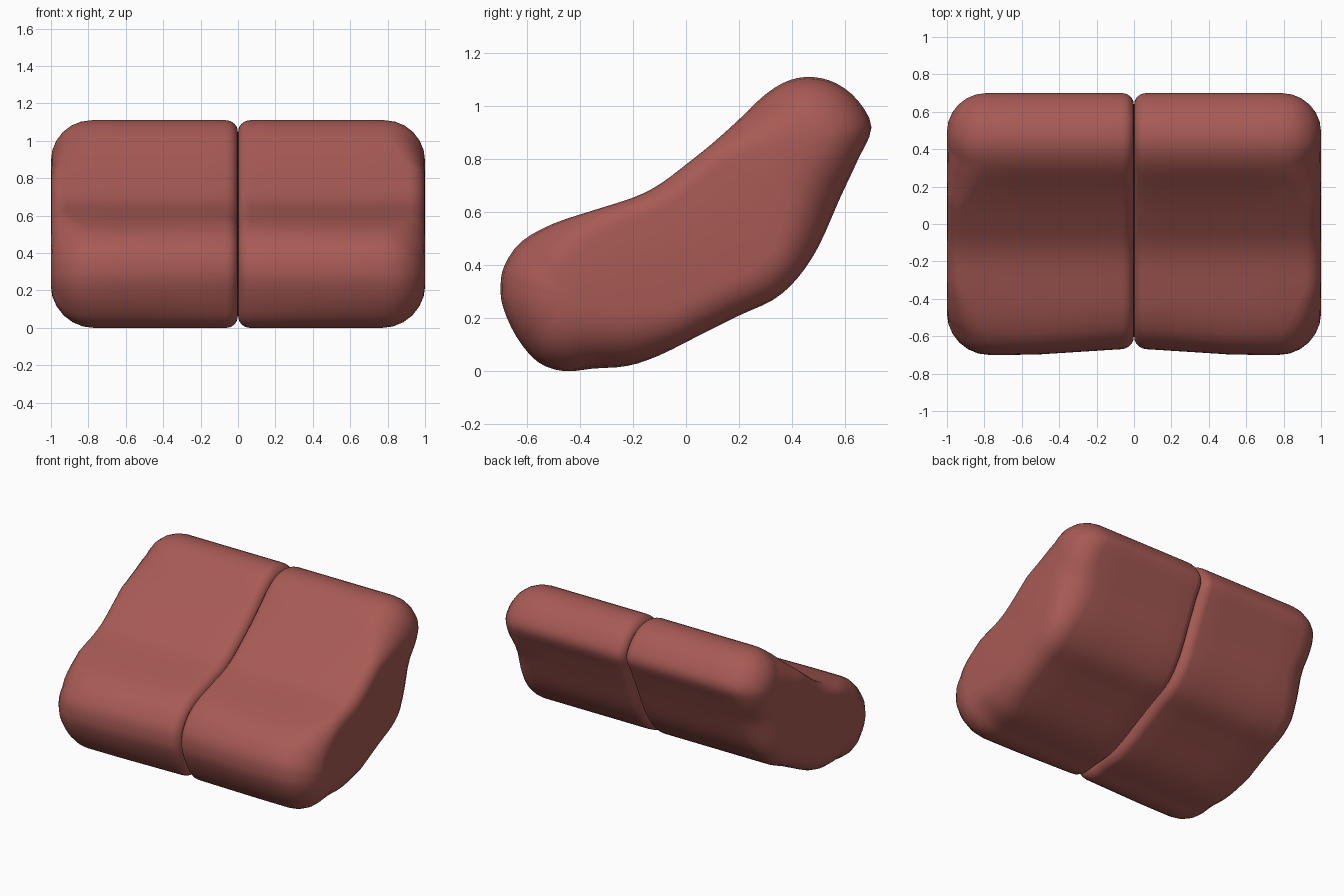
import bpy, bmesh, math
from mathutils import Vector as V
from mathutils.geometry import intersect_point_line

cube = bpy.data.objects.get("Cube")
if cube:
    bpy.data.objects.remove(cube)

mat = bpy.data.materials.new("dusty_red_fabric")
mat.use_nodes = True
colour = (0.39, 0.103, 0.09, 1)
mat.diffuse_color = colour
bsdf = mat.node_tree.nodes["Principled BSDF"]
bsdf.inputs["Base Color"].default_value = colour
bsdf.inputs["Roughness"].default_value = 0.8

# Side profile (y, z): front tip, along the top, over the back, along the underside
PROFILE = [(-.70, .32), (-.685, .40), (-.62, .49), (-.5, .557), (-.35, .607), (-.2, .655),
           (-.1, .705), (0, .78), (.1, .86), (.2, .95), (.3, 1.045), (.39, 1.098),
           (.48, 1.11), (.57, 1.085), (.65, 1.02), (.70, .92), (.65, .80), (.58, .65),
           (.5, .47), (.42, .35), (.33, .27), (.2, .21), (.05, .135), (-.1, .06),
           (-.22, .02), (-.35, .01), (-.46, .0), (-.56, .035), (-.64, .13), (-.69, .24)]
SPINE = [V(p) for p in ((-.45, .28), (-.12, .37), (.22, .6), (.47, .87))]
AXIS = V((.83, .56))


def clamp(v):
    return max(0, min(1, v))


def smooth_loop(points, steps):
    """Catmull-Rom resampling of a closed outline."""
    pts, out = [V(p) for p in points], []
    n = len(pts)
    for i in range(n):
        a, b, c, d = (pts[(i + k) % n] for k in (-1, 0, 1, 2))
        for s in range(steps):
            t = s / steps
            out.append(.5 * (2 * b + (c - a) * t + (2 * a - 5 * b + 4 * c - d) * t ** 2
                             + (3 * b - a - 3 * c + d) * t ** 3))
    return out


def to_spine(p):
    """Vector from an outline point to the nearest point on the spine."""
    best = None
    for a, b in zip(SPINE, SPINE[1:]):
        q, t = intersect_point_line(p, a, b)
        v = a.lerp(b, clamp(t)) - p
        if best is None or v.length < best.length:
            best = v
    return best


def column(p):
    """Points of one outline position across the width, from seam to outer side."""
    v = to_spine(p)
    d = v.normalized()
    end = clamp((abs((p - V((0, .55))).dot(AXIS)) - .25) / .3)
    base = .14 if d.y > .3 else .085
    outer = min(base + (.23 - base) * end, .9 * v.length)
    inner = .065
    arc = [math.radians(a) for a in range(0, 91, 15)]
    rows = [(inner * (1 - math.sin(a)), inner * (1 - math.cos(a))) for a in reversed(arc)]
    rows += [(x, 0) for x in (.2, .35, .5, .65)]
    rows += [(1 - outer * (1 - math.sin(a)), outer * (1 - math.cos(a))) for a in arc]
    front = clamp((-p.x - .45) / .2)
    result = []
    for x, inset in rows:
        q = p + d * inset
        q.x += .035 * front * clamp(1 - x / .55)
        result.append((max(x, .001), q.x, q.y))
    return result


def cushion(name, side):
    bm = bmesh.new()
    cols = [[bm.verts.new((side * x, y, z)) for x, y, z in column(p)]
            for p in smooth_loop(PROFILE, 3)]
    for i, col in enumerate(cols):
        nxt = cols[(i + 1) % len(cols)]
        for j in range(len(col) - 1):
            bm.faces.new((col[j], col[j + 1], nxt[j + 1], nxt[j]))
    # Flat end panels at the seam and the outer side
    caps = [bm.faces.new([c[k] for c in cols]) for k in (0, -1)]
    bmesh.ops.recalc_face_normals(bm, faces=bm.faces)
    bmesh.ops.triangulate(bm, faces=caps)
    for f in bm.faces:
        f.smooth = True
    mesh = bpy.data.meshes.new(name)
    bm.to_mesh(mesh)
    bm.free()
    mesh.materials.append(mat)
    bpy.context.collection.objects.link(bpy.data.objects.new(name, mesh))


# Two mirrored padded halves meeting at a centre seam
cushion("left_cushion", 1)
cushion("right_cushion", -1)
